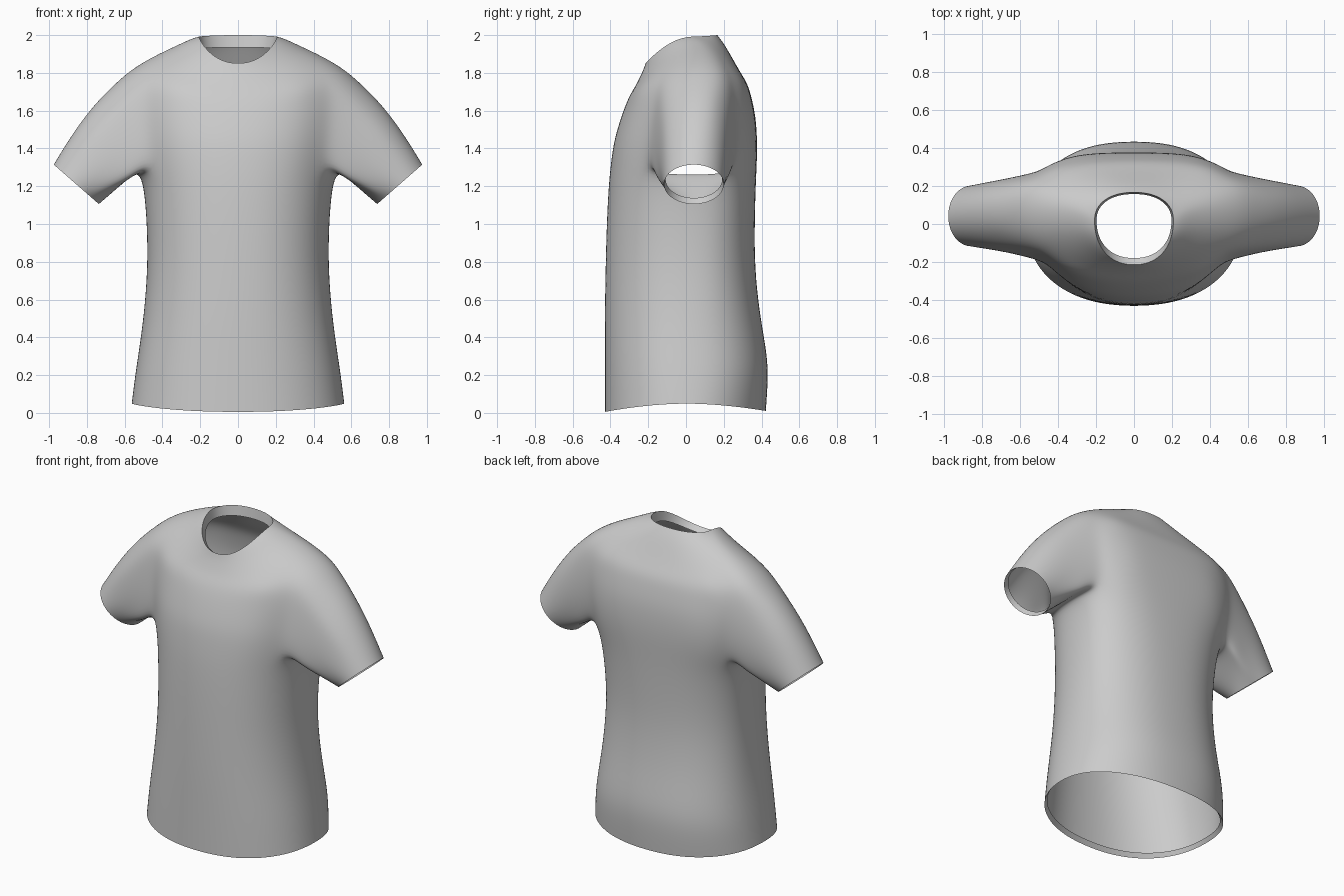
import bpy, bmesh
from math import sin, cos, pi
from mathutils import Vector

if "Cube" in bpy.data.objects:
    bpy.data.objects.remove(bpy.data.objects["Cube"])

N = 32  # columns around the body
# body rings: side x, side y, side z, front y, front z, back y, back z, back roundness
RINGS = [
    (.550, .00, .075, -.415, .035, .405, .040, .90),   # turned-in hem
    (.566, .00, .050, -.432, .005, .425, .010, .90),   # hem edge
    (.547, .00, .200, -.432, .180, .437, .180, .85),
    (.527, .00, .330, -.432, .320, .432, .310, .85),
    (.500, .01, .520, -.432, .520, .392, .520, .85),
    (.480, .02, .770, -.428, .770, .365, .770, .85),
    (.484, .03, 1.00, -.422, 1.00, .365, 1.00, .82),
    (.500, .04, 1.20, -.412, 1.20, .370, 1.20, .75),
    (.530, .05, 1.285, -.400, 1.32, .377, 1.34, .68),  # armpit
    (.550, .06, 1.42, -.385, 1.43, .378, 1.45, .62),
    (.560, .07, 1.55, -.360, 1.52, .370, 1.57, .62),
    (.570, .08, 1.68, -.330, 1.61, .348, 1.67, .65),
    (.575, .08, 1.825, -.300, 1.68, .328, 1.74, .72),  # shoulder
    (.450, .08, 1.890, -.268, 1.73, .290, 1.80, .80),
    (.330, .07, 1.945, -.243, 1.78, .250, 1.87, .85),
    (.250, .04, 1.982, -.225, 1.82, .205, 1.95, .88),
    (.208, .02, 1.992, -.215, 1.85, .167, 2.00, .90),  # neck edge
    (.198, .02, 1.930, -.180, 1.825, .158, 1.935, .90),  # inside of collar
]
HEM, ARMPIT, SHOULDER, NECK = 1, 8, 12, 16
HALF = 3  # armhole half width in columns


def ring_point(ring, i):
    sx, sy, sz, fy, fz, by, bz, back_p = ring
    c, s = cos(2 * pi * i / N), sin(2 * pi * i / N)
    p, ey, ez = (back_p, by, bz) if s > 0 else (.9, fy, fz)
    x = sx * abs(c) ** p * (1 if c > 0 else -1)
    y = sy + (ey - sy) * abs(s) ** p
    z = sz + (ez - sz) * abs(s) ** 1.6
    return Vector((x, y, z))


bm = bmesh.new()
crease = bm.edges.layers.float.new("crease_edge")


def bridge(a, b):
    n = len(a)
    for k in range(n):
        bm.faces.new((a[k], a[(k + 1) % n], b[(k + 1) % n], b[k]))


def crease_loop(loop):
    for k, v in enumerate(loop):
        bm.edges.get((v, loop[(k + 1) % len(loop)]))[crease] = 1.0


# body panels, leaving the armholes open
rows = [[bm.verts.new(ring_point(r, i)) for i in range(N)] for r in RINGS]
hole = {(c + d) % N for c in (0, N // 2) for d in range(-HALF, HALF)}
for r in range(len(rows) - 1):
    for i in range(N):
        if ARMPIT <= r < SHOULDER and i in hole:
            continue
        j = (i + 1) % N
        bm.faces.new((rows[r][i], rows[r][j], rows[r + 1][j], rows[r + 1][i]))
crease_loop(rows[HEM])
crease_loop(rows[NECK])

# sleeves grown from the armhole loops
path = [(SHOULDER, d) for d in range(0, HALF + 1)]
path += [(r, HALF) for r in range(SHOULDER - 1, ARMPIT, -1)]
path += [(ARMPIT, d) for d in range(HALF, -HALF - 1, -1)]
path += [(r, -HALF) for r in range(ARMPIT + 1, SHOULDER)]
path += [(SHOULDER, d) for d in range(-HALF, 0)]
M = len(path)
for side in (1, -1):
    loop = [rows[r][(-d if side > 0 else N // 2 + d) % N] for r, d in path]
    up = Vector((.753 * side, 0, .658))
    along = Vector((.658 * side, 0, -.753))
    centre = Vector((.856 * side, .042, 1.21))

    def cuff(k, radius):
        a = 2 * pi * k / M
        return centre + up * cos(a) * radius + Vector((0, -sin(a) * radius, 0))

    start = [v.co.copy() for v in loop]
    prev = loop
    for t in (.16, .36, .58, .8, 1):
        new = []
        for k in range(M):
            lift = max(0, cos(2 * pi * k / M)) * .03 * sin(pi * t)
            new.append(bm.verts.new(start[k].lerp(cuff(k, .161), t) + up * lift))
        bridge(prev, new)
        prev = new
    inner = [bm.verts.new(cuff(k, .152) - along * .035) for k in range(M)]
    bridge(prev, inner)
    crease_loop(prev)

bmesh.ops.delete(bm, geom=[v for v in bm.verts if not v.link_faces], context='VERTS')

# soften the armhole seams
near = [v for v in bm.verts if .38 < abs(v.co.x) < .72 and 1.25 < v.co.z < 1.86]
for _ in range(2):
    bmesh.ops.smooth_vert(bm, verts=near, factor=.3,
                          use_axis_x=True, use_axis_y=True, use_axis_z=True)
bmesh.ops.recalc_face_normals(bm, faces=bm.faces[:])

mesh = bpy.data.meshes.new("tshirt")
bm.to_mesh(mesh)
bm.free()
shirt = bpy.data.objects.new("tshirt", mesh)
bpy.context.collection.objects.link(shirt)
sub = shirt.modifiers.new("smooth", 'SUBSURF')
sub.levels = sub.render_levels = 2
bpy.context.view_layer.objects.active = shirt
shirt.select_set(True)
bpy.ops.object.modifier_apply(modifier=sub.name)
bpy.ops.object.shade_smooth_by_angle(angle=.9)
